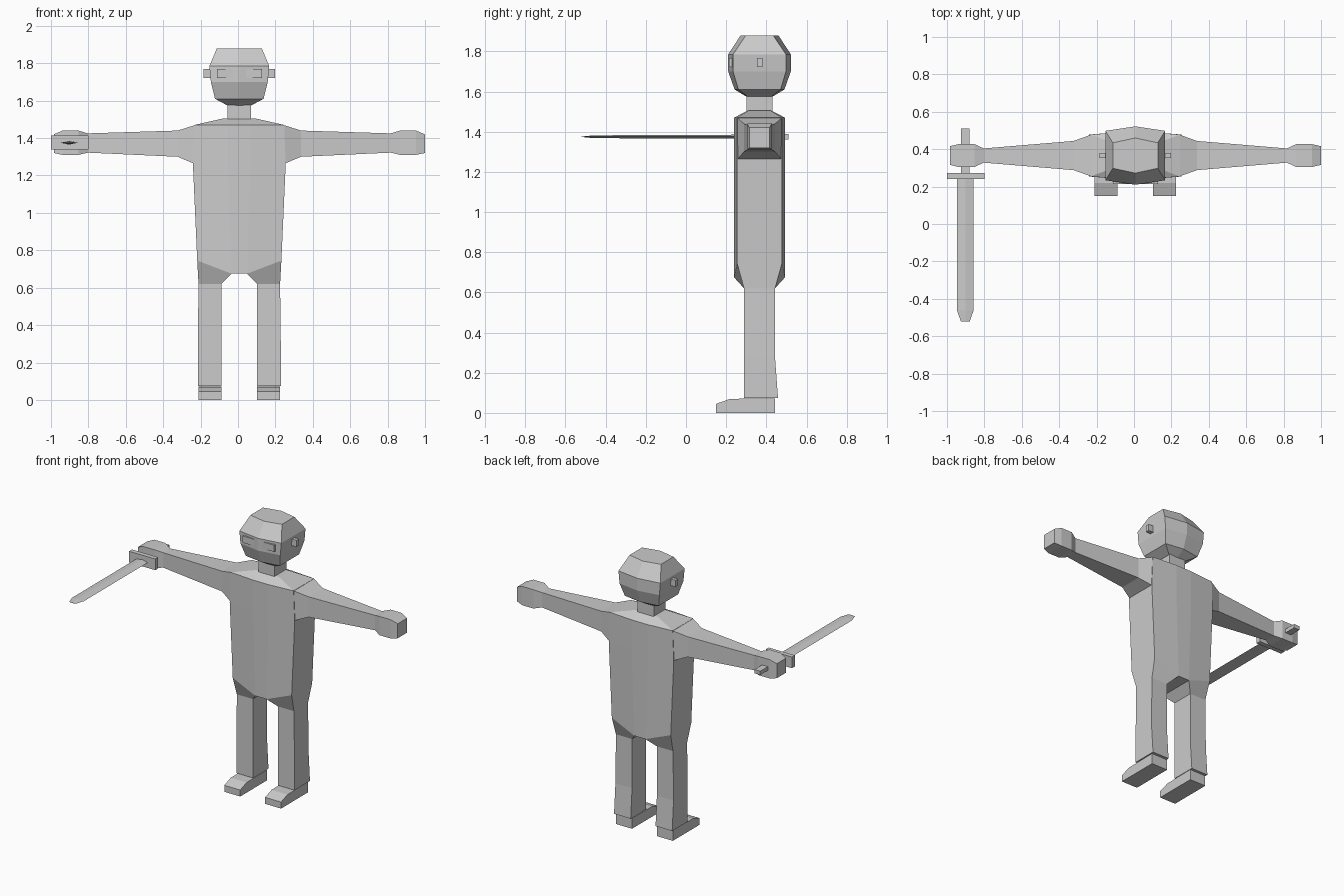
import bpy, bmesh

if "Cube" in bpy.data.objects:
    bpy.data.objects.remove(bpy.data.objects["Cube"])

CX, CY = 0.007, 0.366      # body centre

grey = bpy.data.materials.new("plain grey")
grey.diffuse_color = (0.6, 0.6, 0.6, 1)
grey.use_nodes = True
grey.node_tree.nodes["Principled BSDF"].inputs["Base Color"].default_value = grey.diffuse_color


def finish(bm, name):
    bmesh.ops.recalc_face_normals(bm, faces=bm.faces)
    me = bpy.data.meshes.new(name)
    bm.to_mesh(me)
    bm.free()
    me.materials.append(grey)
    ob = bpy.data.objects.new(name, me)
    bpy.context.collection.objects.link(ob)
    return ob


def bridge(bm, a, b):
    n = len(a)
    for i in range(n):
        bm.faces.new((a[i], a[(i + 1) % n], b[(i + 1) % n], b[i]))


def loft(name, rings):
    bm = bmesh.new()
    vs = [[bm.verts.new(p) for p in r] for r in rings]
    for a, b in zip(vs, vs[1:]):
        bridge(bm, a, b)
    bm.faces.new(vs[0])
    bm.faces.new(vs[-1])
    return finish(bm, name)


def box(name, x0, x1, y0, y1, z0, z1):
    return loft(name, [[(x0, y0, z), (x1, y0, z), (x1, y1, z), (x0, y1, z)] for z in (z0, z1)])


# head: six-sided rings with a ridge at front and back (z, half width, side depth, ridge depth)
head = []
for z, w, ys, yr in ((1.575, 0.065, 0.06, 0.065), (1.61, 0.13, 0.105, 0.124),
                     (1.70, 0.152, 0.132, 0.156), (1.785, 0.16, 0.132, 0.156),
                     (1.88, 0.12, 0.068, 0.094)):
    head.append([(CX + x, CY + y, z) for x, y in
                 ((w, -ys), (0, -yr), (-w, -ys), (-w, ys), (0, yr), (w, ys))])
loft("head", head)
box("neck", CX - 0.062, CX + 0.062, 0.302, 0.43, 1.48, 1.60)

# torso and trousers in one mesh: eight-sided rings splitting into two legs
bm = bmesh.new()


def torso_ring(w, i, yo, yi, zo, zi):
    pts = [(w, -yo, zo), (i, -yi, zi), (-i, -yi, zi), (-w, -yo, zo),
           (-w, yo, zo), (-i, yi, zi), (i, yi, zi), (w, yo, zo)]
    return [bm.verts.new((CX + x, CY + y, z)) for x, y, z in pts]


rings = [torso_ring(0.225, 0.042, 0.112, 0.127, 0.745, 0.675),
         torso_ring(0.248, 0.06, 0.112, 0.127, 1.26, 1.26),
         torso_ring(0.24, 0.06, 0.112, 0.127, 1.47, 1.47),
         torso_ring(0.085, 0.05, 0.055, 0.058, 1.505, 1.505)]
for a, b in zip(rings, rings[1:]):
    bridge(bm, a, b)
bm.faces.new(rings[-1])
r = rings[0]
bm.faces.new((r[1], r[2], r[5], r[6]))
for s, prev in ((1, [r[0], r[1], r[6], r[7]]), (-1, [r[3], r[2], r[5], r[4]])):
    for z, yb in ((0.62, 0.443), (0.28, 0.443), (0.075, 0.458)):
        o = 0.218 if z > 0.5 else 0.222
        ring = [bm.verts.new((CX + s * x, y, z)) for x, y in
                ((o, 0.289), (0.095, 0.289), (0.095, yb), (o, yb))]
        bridge(bm, prev, ring)
        prev = ring
    bm.faces.new(prev)
finish(bm, "torso_and_legs")

for s, side in ((1, "left"), (-1, "right")):
    # arm and hand (distance from centre, half depth, bottom, top)
    arm = []
    for x, h, z0, z1 in ((0.235, 0.112, 1.26, 1.47), (0.33, 0.078, 1.30, 1.44),
                         (0.81, 0.038, 1.322, 1.425), (0.86, 0.061, 1.31, 1.44),
                         (0.945, 0.061, 1.31, 1.44), (0.992, 0.05, 1.32, 1.42)):
        arm.append([(CX + s * x, CY + y, z) for y, z in ((-h, z0), (h, z0), (h, z1), (-h, z1))])
    loft(side + "_arm", arm)
    # foot with sloping toe
    prof = ((0.15, 0), (0.443, 0), (0.443, 0.072), (0.22, 0.07), (0.15, 0.045))
    loft(side + "_foot", [[(CX + s * x, y, z) for y, z in prof] for x in (0.095, 0.217)])
    # ear and eye
    ex = sorted((CX + s * 0.14, CX + s * 0.192))
    box(side + "_ear", *ex, 0.353, 0.38, 1.722, 1.768)
    ex = sorted((CX + s * 0.035, CX + s * 0.12))
    box(side + "_eye", *ex, 0.213, 0.25, 1.722, 1.768)

# sword
SX, SZ = -0.902, 1.375
box("sword_guard", -1.0, -0.8, 0.24, 0.272, 1.338, 1.415)
box("sword_handle", SX - 0.022, SX + 0.022, 0.25, 0.51, SZ - 0.013, SZ + 0.013)
loft("sword_blade", [[(SX - w, y, SZ), (SX, y, SZ - h), (SX + w, y, SZ), (SX, y, SZ + h)]
                     for y, w, h in ((0.25, 0.045, 0.01), (-0.46, 0.045, 0.007), (-0.52, 0.024, 0.001))])
